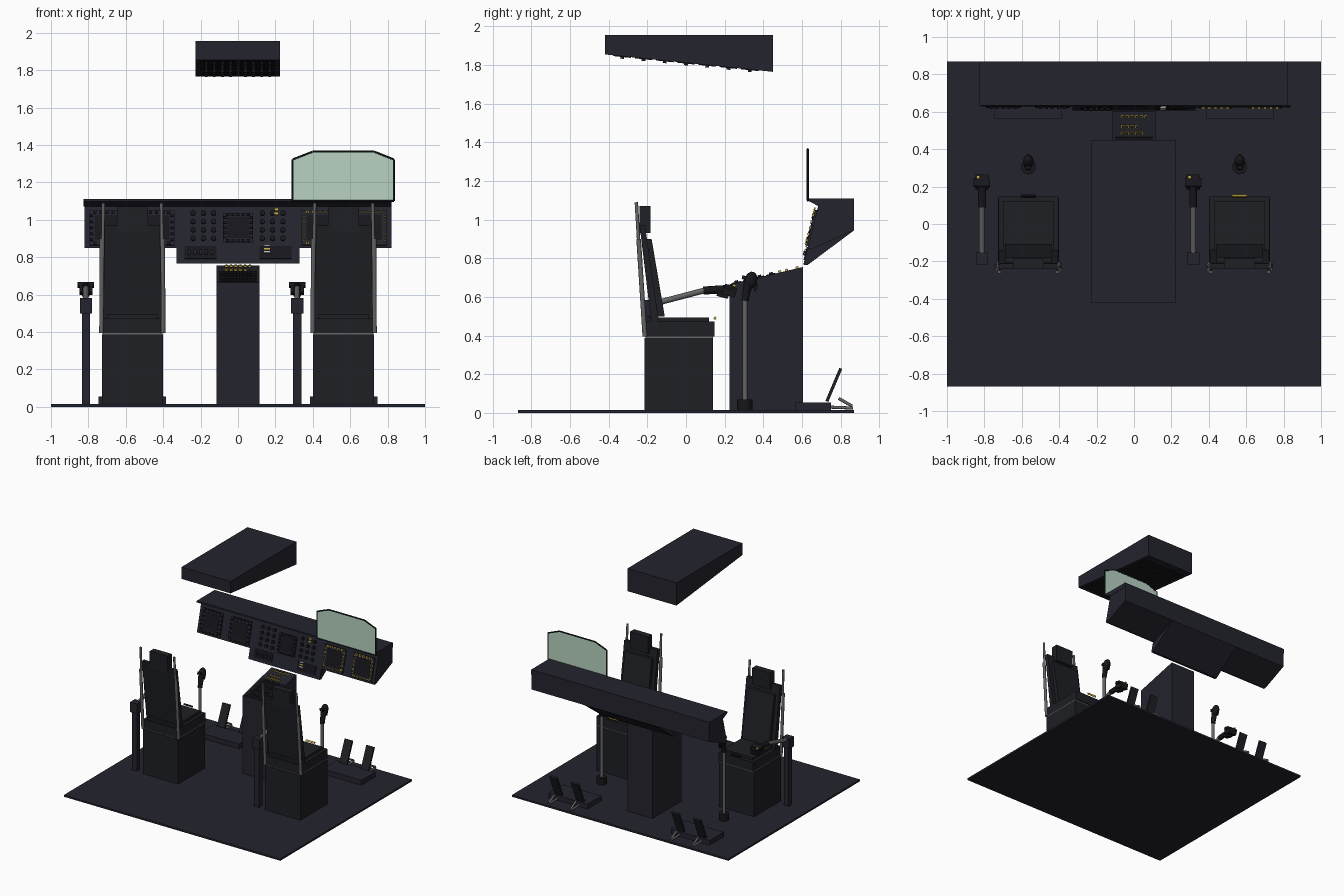
import bpy, bmesh
from math import atan, sin, cos, pi
from mathutils import Vector, Matrix

cube = bpy.data.objects.get("Cube")
if cube:
    bpy.data.objects.remove(cube)


def material(name, r, g, b):
    m = bpy.data.materials.new(name)
    m.diffuse_color = (r, g, b, 1)
    m.use_nodes = True
    m.node_tree.nodes["Principled BSDF"].inputs["Base Color"].default_value = (r, g, b, 1)
    return m


NAVY = material("dark navy", .017, .017, .027)
SEAT = material("seat charcoal", .013, .014, .018)
BLACK = material("black plastic", .008, .008, .011)
STEEL = material("steel grey", .13, .13, .13)
YELLOW = material("button yellow", .6, .42, .05)
WHITE = material("label white", .5, .5, .5)
GLASS = material("green glass", .48, .65, .54)
FRAME = material("frame black", .008, .014, .014)


def finish(name, bm, mat, smooth=False):
    bmesh.ops.recalc_face_normals(bm, faces=bm.faces)
    mesh = bpy.data.meshes.new(name)
    bm.to_mesh(mesh)
    bm.free()
    mesh.materials.append(mat)
    ob = bpy.data.objects.new(name, mesh)
    bpy.context.collection.objects.link(ob)
    if smooth:
        bpy.ops.object.select_all(action='DESELECT')
        ob.select_set(True)
        bpy.context.view_layer.objects.active = ob
        bpy.ops.object.shade_smooth_by_angle()
    return ob


def boxes(name, items, mat, tilt=0):
    """Many boxes (centre, size) in one object, each tilted about x."""
    bm = bmesh.new()
    for c, s in items:
        m = Matrix.Translation(c) @ Matrix.Rotation(tilt, 4, 'X') @ Matrix.Diagonal((*s, 1))
        bmesh.ops.create_cube(bm, size=1, matrix=m)
    return finish(name, bm, mat)


def block(name, x, y, z, mat):
    """One box from its x, y and z ranges."""
    c = [(a + b) / 2 for a, b in (x, y, z)]
    return boxes(name, [(c, [b - a for a, b in (x, y, z)])], mat)


def prism(name, profile, start, end, mat, axis='X'):
    """Side profile (y, z) swept along x, or front profile (x, z) along y."""
    bm = bmesh.new()
    put = (lambda p, d: (d, *p)) if axis == 'X' else (lambda p, d: (p[0], d, p[1]))
    a, b = [[bm.verts.new(put(p, d)) for p in profile] for d in (start, end)]
    bm.faces.new(a)
    bm.faces.new(b)
    n = len(a)
    for i in range(n):
        j = (i + 1) % n
        bm.faces.new((a[i], a[j], b[j], b[i]))
    return finish(name, bm, mat)


def rod(name, p, q, r, mat, r2=None, sides=16):
    p, q = Vector(p), Vector(q)
    bm = bmesh.new()
    m = Matrix.Translation((p + q) / 2) @ (q - p).to_track_quat('Z', 'Y').to_matrix().to_4x4()
    bmesh.ops.create_cone(bm, cap_ends=True, segments=sides, radius1=r,
                          radius2=r2 or r, depth=(q - p).length, matrix=m)
    return finish(name, bm, mat, True)


def ball(name, c, s, mat, tilt=0):
    bm = bmesh.new()
    m = Matrix.Translation(c) @ Matrix.Rotation(tilt, 4, 'X') @ Matrix.Diagonal((*s, 1))
    bmesh.ops.create_uvsphere(bm, u_segments=16, v_segments=10, radius=1, matrix=m)
    return finish(name, bm, mat, True)


# Floor
block("floor", (-1, 1), (-.87, .87), (0, .015), NAVY)

# Crew stations
for side, cx in (("right", -.565), ("left", .565)):
    def n(part):
        return side + "_" + part

    # Seat
    block(n("seat_base"), (cx - .163, cx + .163), (-.215, .14), (.015, .388), SEAT)
    block(n("seat_trim"), (cx - .16, cx + .16), (-.21, .14), (.388, .396), STEEL)
    block(n("seat_pan"), (cx - .16, cx + .16), (-.215, .148), (.396, .472), SEAT)
    block(n("seat_cushion"), (cx - .135, cx + .135), (-.2, .12), (.472, .494), SEAT)
    prism(n("seat_shell"), [(-.18, .47), (-.14, .47), (-.212, .97), (-.24, .97)],
          cx - .155, cx + .155, SEAT)
    prism(n("back_cushion"), [(-.15, .5), (-.11, .5), (-.178, .9), (-.215, .9)],
          cx - .125, cx + .125, SEAT)
    block(n("headrest"), (cx - .083, cx + .083), (-.24, -.185), (.93, 1.07), SEAT)
    boxes(n("seat_handle"), [((cx, .15, .49), (.08, .012, .014))],
          YELLOW if cx > 0 else BLACK, -.6)
    for s in (-1, 1):
        rod(n("lower_rail"), (cx + s * .165, -.213, .395), (cx + s * .163, -.245, .9), .012, STEEL)
        rod(n("upper_rail"), (cx + s * .16, -.235, .72), (cx + s * .155, -.257, 1.09), .009, STEEL)

    # Centre stick
    rod(n("stick_base"), (cx, .305, .015), (cx, .305, .07), .04, BLACK)
    rod(n("stick_shaft"), (cx, .305, .06), (cx, .305, .6), .013, STEEL)
    rod(n("stick_grip"), (cx, .305, .58), (cx, .325, .69), .018, BLACK, .024)
    ball(n("stick_head"), (cx, .335, .685), (.028, .033, .047), BLACK, -.3)
    boxes(n("stick_trigger"), [((cx, .362, .65), (.014, .012, .04)),
                               ((cx, .3, .7), (.03, .02, .02))], BLACK, -.3)

    # Side lever
    lx = cx - .248
    block(n("lever_post"), (lx - .022, lx + .022), (-.207, -.163), (.015, .5), NAVY)
    block(n("lever_pivot"), (lx - .033, lx + .033), (-.217, -.153), (.5, .583), NAVY)
    rod(n("lever_arm"), (lx, -.185, .56), (lx, .1, .635), .015, STEEL)
    rod(n("lever_grip"), (lx, .09, .633), (lx, .2, .64), .021, BLACK)
    boxes(n("lever_head"), [((lx, .225, .63), (.07, .07, .05)),
                            ((lx, .222, .652), (.088, .045, .022)),
                            ((lx, .19, .61), (.04, .06, .025))], BLACK, -.25)
    ball(n("lever_button"), (lx - .02, .25, .658), (.01, .01, .008), YELLOW)

    # Foot pedals
    block(n("pedal_base"), (cx - .18, cx + .18), (.565, .75), (.015, .055), NAVY)
    for s in (-1, 1):
        px = cx + s * .1
        boxes(n("pedal"), [((px, .765, .145), (.07, .016, .185))], SEAT, -.4)
        rod(n("pedal_link"), (px, .79, .075), (px, .86, .035), .008, STEEL)
        rod(n("pedal_foot"), (px, .74, .03), (px, .865, .025), .008, STEEL)

# Centre pedestal with its sloping control face
prism("pedestal", [(.225, .015), (.605, .015), (.605, .755), (.225, .665)], -.115, .115, NAVY)
slope = atan(.09 / .38)


def on_pedestal(x, y, lift=0):
    return (x, y, .665 + (y - .225) * .09 / .38 + lift)


for i, y in enumerate((.25, .31, .37, .43)):
    boxes("pedestal_module", [(on_pedestal(0, y + .01), (.2, .05, .008))], BLACK, slope)
    boxes("pedestal_keys", [(on_pedestal(k * .03, y + .01, .006), (.016, .02, .012))
                            for k in range(-2, 3)], SEAT, slope)
for y, count in ((.575, 6), (.52, 4), (.485, 5)):
    keys = [on_pedestal(-.062 + k * .025, y, .004) for k in range(count)]
    boxes("pedestal_yellow_keys", [(k, (.019, .016, .01)) for k in keys], YELLOW, slope)
    boxes("pedestal_key_caps", [(k, (.011, .009, .014)) for k in keys], BLACK, slope)

# Instrument panel: two wings, deeper centre and glareshield
lean = .252


def face_y(z):
    return .608 + lean * (z - .77)


for name, x0, x1, low in (("panel_right_wing", -.82, -.33, .85), ("panel_centre", -.33, .33, .767),
                          ("panel_left_wing", .33, .82, .85)):
    prism(name, [(face_y(low), low), (face_y(1.075), 1.075), (.87, 1.075), (.87, .945),
                 (face_y(low) + .022, low - .002)], x0, x1, NAVY)
prism("glareshield", [(.633, 1.097), (.685, 1.07), (.87, 1.07), (.87, 1.11), (.633, 1.11)],
      -.825, .822, NAVY)
tilt = -atan(lean)


def on_panel(x, z, lift=0):
    return (x, face_y(z) - lift * cos(tilt), z - lift * sin(tilt))


# Displays with a frame of keys
for cx, cz, size, lit in ((-.7, .955, .19, 0), (-.435, .955, .19, 0), (0, .955, .16, 0),
                          (.435, .955, .19, 1), (.7, .955, .19, 1)):
    h = size / 2
    boxes("display_bezel", [(on_panel(cx, cz), (size, .02, size))], NAVY, tilt)
    boxes("display_screen", [(on_panel(cx, cz, .009), (size * .72, .008, size * .72))], BLACK, tilt)
    spots = []
    for k in range(-2, 3):
        d, e = k * size * .17, h * .87
        spots += [(cx + d, cz + e), (cx + d, cz - e), (cx + e, cz + d), (cx - e, cz + d)]
    keys = [on_panel(x, z, .012) for x, z in spots]
    boxes("display_keys", [(k, (.017, .012, .014)) for k in keys], YELLOW if lit else BLACK, tilt)
    if lit:
        boxes("display_key_caps", [(k, (.01, .015, .008)) for k in keys], BLACK, tilt)

# Knobs and switches on the centre panel
for s in (-1, 1):
    for row in range(4):
        for col in range(3):
            x, z = s * (.13 + col * .055), .9 + row * .045
            rod("panel_knob", on_panel(x, z), on_panel(x, z, .014), .014, BLACK, sides=10)
    boxes("panel_plate", [(on_panel(s * .2, .825), (.17, .01, .07))], BLACK, tilt)
boxes("panel_switches", [(on_panel(-.26 + k * .03, .825, .008), (.014, .014, .024))
                         for k in range(5)], NAVY, tilt)
boxes("warning_keys", [(on_panel(.205, z, .014), (.022, .008, .014))
                       for z in (1.03, 1.052)], YELLOW, tilt)
for z, mat in ((.825, WHITE), (.843, YELLOW), (.861, WHITE)):
    boxes("label_strip", [(on_panel(.155, z, .008), (.034, .008, .008))], mat, tilt)

# Transparent sight screen with frame
outline = [(.292, 1.1), (.292, 1.322), (.4, 1.364), (.728, 1.364), (.833, 1.322), (.833, 1.1)]
prism("sight_glass", outline, .627, .633, GLASS, 'Y')
for a, b in zip(outline, outline[1:] + outline[:1]):
    rod("sight_frame", (a[0], .63, a[1]), (b[0], .63, b[1]), .006, FRAME, sides=8)

# Overhead panel with switch rows underneath
prism("overhead_panel", [(-.42, 1.955), (.45, 1.955), (.45, 1.765), (-.42, 1.855)],
      -.227, .225, NAVY)
drop = -atan(.09 / .87)
for row in range(7):
    y = -.33 + row * .11
    z = 1.855 - (y + .42) * .09 / .87
    boxes("overhead_module", [((s * .105, y, z), (.19, .09, .008)) for s in (-1, 1)], BLACK, drop)
    boxes("overhead_switches", [((s * (.04 + k * .043), y, z - .006), (.014, .02, .014))
                                for s in (-1, 1) for k in range(4)], SEAT, drop)
